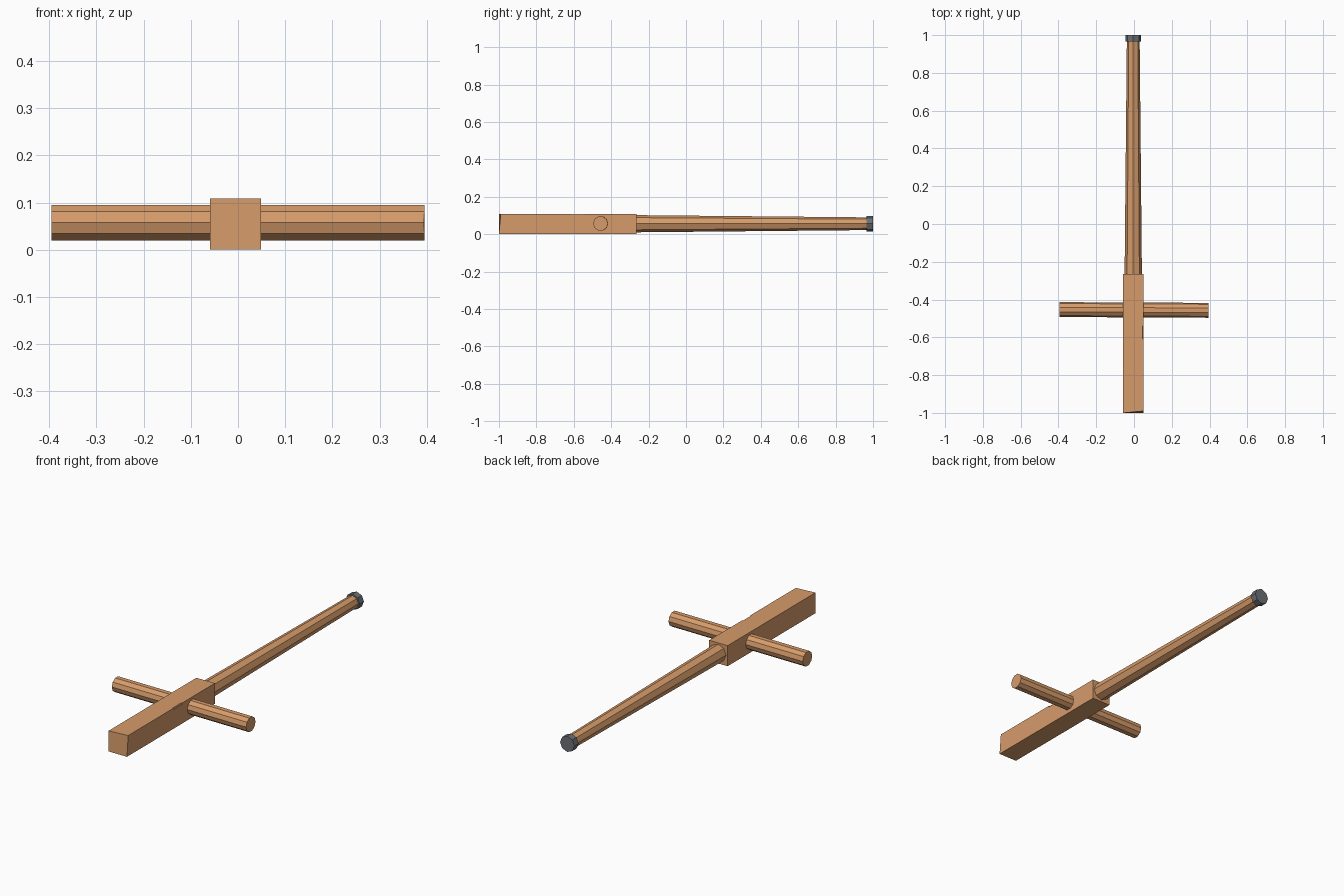
import bpy, bmesh, math
from mathutils import Matrix, Vector

if "Cube" in bpy.data.objects:
    bpy.data.objects.remove(bpy.data.objects["Cube"])


def material(name, rgb):
    m = bpy.data.materials.new(name)
    m.diffuse_color = (*rgb, 1)
    m.use_nodes = True
    m.node_tree.nodes["Principled BSDF"].inputs["Base Color"].default_value = m.diffuse_color
    return m


wood = material("wood", (0.67, 0.33, 0.145))
iron = material("dark iron", (0.15, 0.165, 0.18))


def add_object(name, bm, mat):
    bmesh.ops.recalc_face_normals(bm, faces=bm.faces)
    me = bpy.data.meshes.new(name)
    bm.to_mesh(me)
    bm.free()
    me.materials.append(mat)
    ob = bpy.data.objects.new(name, me)
    bpy.context.collection.objects.link(ob)
    return ob


def rod(name, start, end, r1, r2, sides, mat):
    """Faceted rod between two points; first vertex points sideways."""
    a, b = Vector(start), Vector(end)
    d = (b - a).normalized()
    side = d.cross(Vector((0, 0, 1))).normalized()
    up = side.cross(d)
    bm = bmesh.new()
    rings = []
    for p, r in ((a, r1), (b, r2)):
        rings.append([bm.verts.new(p + r * (math.cos(t) * side + math.sin(t) * up))
                      for t in (2 * math.pi * i / sides for i in range(sides))])
    for i in range(sides):
        j = (i + 1) % sides
        bm.faces.new((rings[0][i], rings[0][j], rings[1][j], rings[1][i]))
    bm.faces.new(rings[0])
    bm.faces.new(rings[1])
    return add_object(name, bm, mat)


def box(name, center, size, mat):
    bm = bmesh.new()
    bmesh.ops.create_cube(bm, size=1, matrix=Matrix.Translation(center) @ Matrix.Diagonal((*size, 1)))
    return bm


# Square block, its front end slightly out of true
bm = box("block", (-0.005, -0.632, 0.0545), (0.108, 0.736, 0.109), wood)
for v in bm.verts:
    if v.co.y < -0.9 and v.co.x > 0 and v.co.z > 0.05:
        v.co.y += 0.01
block = add_object("block", bm, wood)

# Small nick worn into the top right edge
cutter = rod("nick_cutter", (0.062, -0.54, 0.119), (0.062, -0.61, 0.119), 0.022, 0.022, 8, wood)
cutter.hide_render = True
cutter.hide_set(True)
cut = block.modifiers.new("nick", "BOOLEAN")
cut.operation = "DIFFERENCE"
cut.object = cutter

# Tapered octagonal shaft with an iron end cap
rod("shaft", (-0.004, -0.28, 0.056), (-0.004, 0.97, 0.056), 0.046, 0.034, 8, wood)
rod("end_cap", (-0.004, 0.965, 0.056), (-0.004, 1.0, 0.056), 0.042, 0.042, 8, iron)

# Cross handle through the block
rod("cross_handle", (-0.395, -0.453, 0.0575), (0.395, -0.457, 0.0575), 0.0394, 0.0394, 10, wood)
